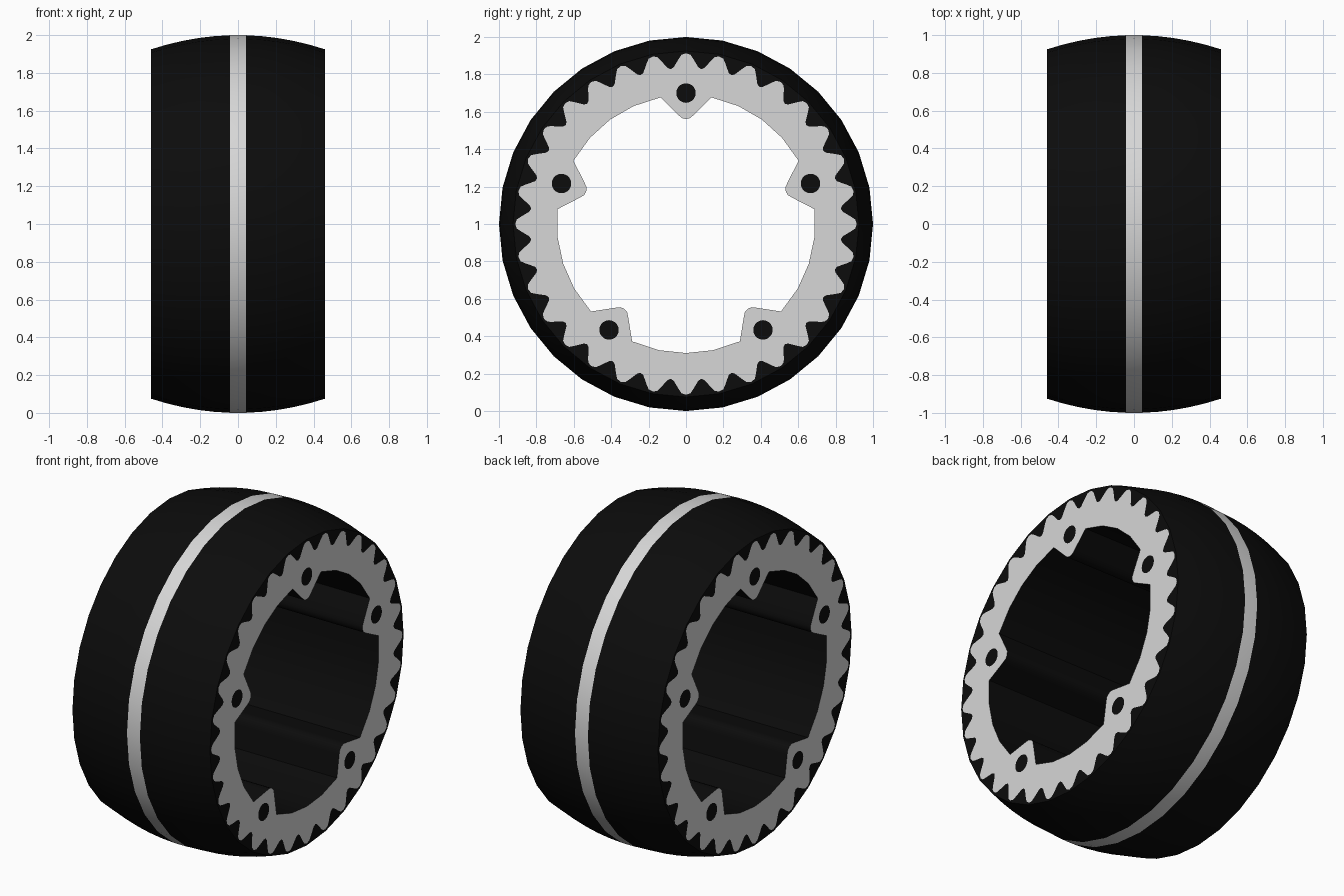
import bpy, math
from mathutils import Vector
from mathutils.geometry import tessellate_polygon

if "Cube" in bpy.data.objects:
    bpy.data.objects.remove(bpy.data.objects["Cube"])

HALF, RIM, SIDES = 0.46, 0.925, 32
BAND = 0.043


def material(name, c):
    m = bpy.data.materials.new(name)
    m.diffuse_color = (c, c, c, 1)
    m.use_nodes = True
    m.node_tree.nodes["Principled BSDF"].inputs["Base Color"].default_value = m.diffuse_color
    return m


black = material("black rubber", 0.0035)
white = material("light grey", 0.68)


def polar(a, r):
    # angle measured from straight up, in the y-z plane
    return (-r * math.sin(a), r * math.cos(a))


def add(name, verts, faces, mat, smooth=0):
    me = bpy.data.meshes.new(name)
    me.from_pydata(verts, [], faces)
    me.materials.append(mat)
    ob = bpy.data.objects.new(name, me)
    bpy.context.collection.objects.link(ob)
    if smooth:
        bpy.ops.object.select_all(action='DESELECT')
        ob.select_set(True)
        bpy.context.view_layer.objects.active = ob
        bpy.ops.object.shade_smooth_by_angle(angle=math.radians(smooth))
    return ob


def revolve(name, profile, mat):
    # profile is (x, radius) from -x to +x, spun about the wheel axis
    verts, faces = [], []
    for x, r in profile:
        for i in range(SIDES):
            y, z = polar(2 * math.pi * i / SIDES, r)
            verts.append((x, y, z + 1))
    for k in range(len(profile) - 1):
        for i in range(SIDES):
            j = (i + 1) % SIDES
            a, b = k * SIDES, (k + 1) * SIDES
            faces.append((a + i, b + i, b + j, a + j))
    return add(name, verts, faces, mat, 30)


def plate(name, loops, mat, side):
    # flat face with holes on one end of the wheel
    pts = [p for l in loops for p in l]
    tris = tessellate_polygon([[Vector((y, z, 0)) for y, z in l] for l in loops])
    faces = []
    for t in tris:
        (ax, ay), (bx, by), (cx, cy) = (pts[i] for i in t)
        area = (bx - ax) * (cy - ay) - (by - ay) * (cx - ax)
        if abs(area) < 1e-12:
            continue
        faces.append(tuple(t) if area * side > 0 else tuple(reversed(t)))
    return add(name, [(side * HALF, y, z + 1) for y, z in pts], faces, mat)


def crown(x):
    return 1 - (1 - RIM) * (x / HALF) ** 2


# outlines of the end faces
step = 2 * math.pi / SIDES
rim = [polar(i * step, RIM) for i in range(SIDES)]
tooth = [(-0.5, 0.832), (-0.4, 0.84), (-0.22, 0.885), (-0.13, 0.906), (0, 0.913),
         (0.13, 0.906), (0.22, 0.885), (0.4, 0.84)]
gear = [polar((i + f) * step, r) for i in range(SIDES) for f, r in tooth]

lug = [(-0.136, 0.677), (-0.042, 0.584), (-0.022, 0.566), (0, 0.561),
       (0.022, 0.566), (0.042, 0.584), (0.136, 0.677)]
bore, holes = [], []
for k in range(5):
    c = k * 2 * math.pi / 5
    bore += [polar(c + math.atan2(t, r), math.hypot(t, r)) for t, r in lug]
    bore += [polar(c + math.radians(d), 0.69) for d in (24, 36, 48)]
    hy, hz = polar(c, 0.70)
    holes.append([(hy + 0.052 * math.cos(j * math.pi / 10),
                   hz + 0.052 * math.sin(j * math.pi / 10)) for j in range(20)])

# crowned tread halves and light centre band
xs = [BAND + (HALF - BAND) * i / 5 for i in range(6)]
revolve("tread_right", [(x, crown(x)) for x in xs], black)
revolve("tread_left", [(-x, crown(x)) for x in reversed(xs)], black)
revolve("centre_band", [(x, crown(x)) for x in (-BAND, 0, BAND)], white)

# end faces: dark rim, toothed ring, bolt holes
for side, tag in ((1, "right"), (-1, "left")):
    plate("rim_face_" + tag, [rim, gear], black, side)
    plate("toothed_ring_" + tag, [gear, bore] + holes, white, side)
    for k, h in enumerate(holes):
        plate(f"bolt_hole_{tag}_{k + 1}", [h], black, side)

# inner bore wall with five lugs, facing the axis
n = len(bore)
verts = [(s * HALF, y, z + 1) for s in (-1, 1) for y, z in bore]
faces = [(i, (i + 1) % n, n + (i + 1) % n, n + i) for i in range(n)]
add("bore_wall", verts, faces, black, 30)
